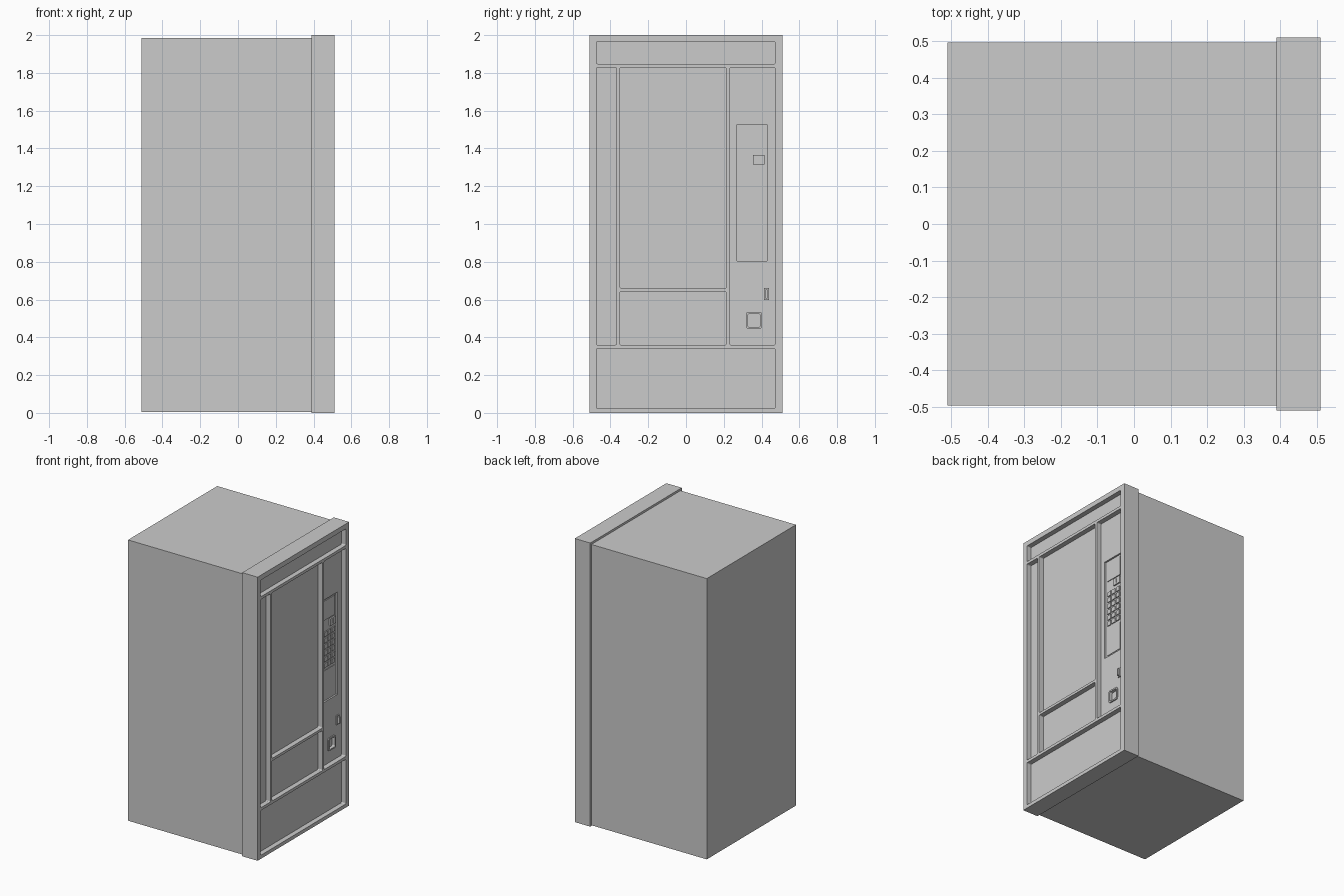
import bpy, bmesh
from mathutils import Vector

if "Cube" in bpy.data.objects:
    bpy.data.objects.remove(bpy.data.objects["Cube"])

FRONT = 0.51           # door face (faces +x)
DEPTH = 0.035          # depth of the main recesses
PANEL = FRONT - DEPTH  # recessed panel plane
CONTROL = PANEL - 0.012


def box(name, x, y, z, r=0.0):
    """Box from (min, max) ranges; r rounds the corners seen from the door side."""
    bm = bmesh.new()
    bmesh.ops.create_cube(bm, size=1)
    lo, hi = Vector((x[0], y[0], z[0])), Vector((x[1], y[1], z[1]))
    for v in bm.verts:
        v.co = Vector([lo[i] + (v.co[i] + 0.5) * (hi[i] - lo[i]) for i in range(3)])
    if r:
        edges = [e for e in bm.edges
                 if abs(e.verts[0].co.x - e.verts[1].co.x) > 1e-5]
        bmesh.ops.bevel(bm, geom=edges, offset=r, segments=3, profile=0.5,
                        affect='EDGES')
    bmesh.ops.recalc_face_normals(bm, faces=bm.faces)
    me = bpy.data.meshes.new(name)
    bm.to_mesh(me)
    bm.free()
    ob = bpy.data.objects.new(name, me)
    bpy.context.collection.objects.link(ob)
    return ob


def cut(target, x, y, z, r=0.0):
    """Subtract a box from target and bake the result."""
    cutter = box("cutter", x, y, z, r)
    cutter.hide_render = True
    mod = target.modifiers.new("cut", 'BOOLEAN')
    mod.operation, mod.solver, mod.object = 'DIFFERENCE', 'EXACT', cutter
    deps = bpy.context.evaluated_depsgraph_get()
    me = bpy.data.meshes.new_from_object(target.evaluated_get(deps))
    target.modifiers.clear()
    target.data = me
    bpy.data.objects.remove(cutter)


# Cabinet body and the slightly larger door
box("cabinet", (-0.51, 0.39), (-0.497, 0.497), (0.005, 1.985))
door = box("door", (0.39, FRONT), (-0.51, 0.51), (0, 2))

# Recessed door panels: sign, side strip, window, delivery bay, controls, base
for y, z in [((-0.475, 0.473), (1.848, 1.965)),
             ((-0.475, -0.368), (0.36, 1.828)),
             ((-0.35, 0.213), (0.66, 1.828)),
             ((-0.35, 0.213), (0.36, 0.642)),
             ((0.232, 0.473), (0.36, 1.828)),
             ((-0.475, 0.473), (0.025, 0.34))]:
    cut(door, (PANEL, FRONT + 0.1), y, z, 0.007)

# Control well and shallow coin return well
cut(door, (CONTROL, PANEL + 0.02), (0.27, 0.43), (0.805, 1.527))
cut(door, (PANEL - 0.015, PANEL + 0.02), (0.328, 0.392), (0.455, 0.525), 0.008)

# Display and lower blank plate
box("display", (CONTROL - 0.005, CONTROL + 0.005), (0.285, 0.415), (1.375, 1.512))
box("coin_plate", (CONTROL - 0.005, CONTROL + 0.004), (0.285, 0.415), (0.82, 1.02))

# Card slot block with a thin slot
slot = box("card_slot", (CONTROL - 0.005, CONTROL + 0.01), (0.355, 0.415), (1.315, 1.365))
cut(slot, (CONTROL + 0.003, CONTROL + 0.05), (0.382, 0.388), (1.324, 1.356))

# Keypad buttons
for row in range(6):
    for col in range(3):
        y, z = 0.29 + col * 0.043, 1.04 + row * 0.044
        box("key_%d_%d" % (row, col), (CONTROL - 0.005, CONTROL + 0.007),
            (y, y + 0.034), (z, z + 0.032))

# Coin return frame
frame = box("coin_return_frame", (PANEL - 0.004, PANEL + 0.008),
            (0.318, 0.402), (0.445, 0.535), 0.012)
cut(frame, (PANEL - 0.02, PANEL + 0.05), (0.328, 0.392), (0.455, 0.525), 0.008)

# Door latch: base plate and handle
box("latch_plate", (PANEL - 0.004, PANEL + 0.008), (0.412, 0.439), (0.598, 0.662))
box("latch_handle", (PANEL, PANEL + 0.022), (0.42, 0.431), (0.606, 0.654))
